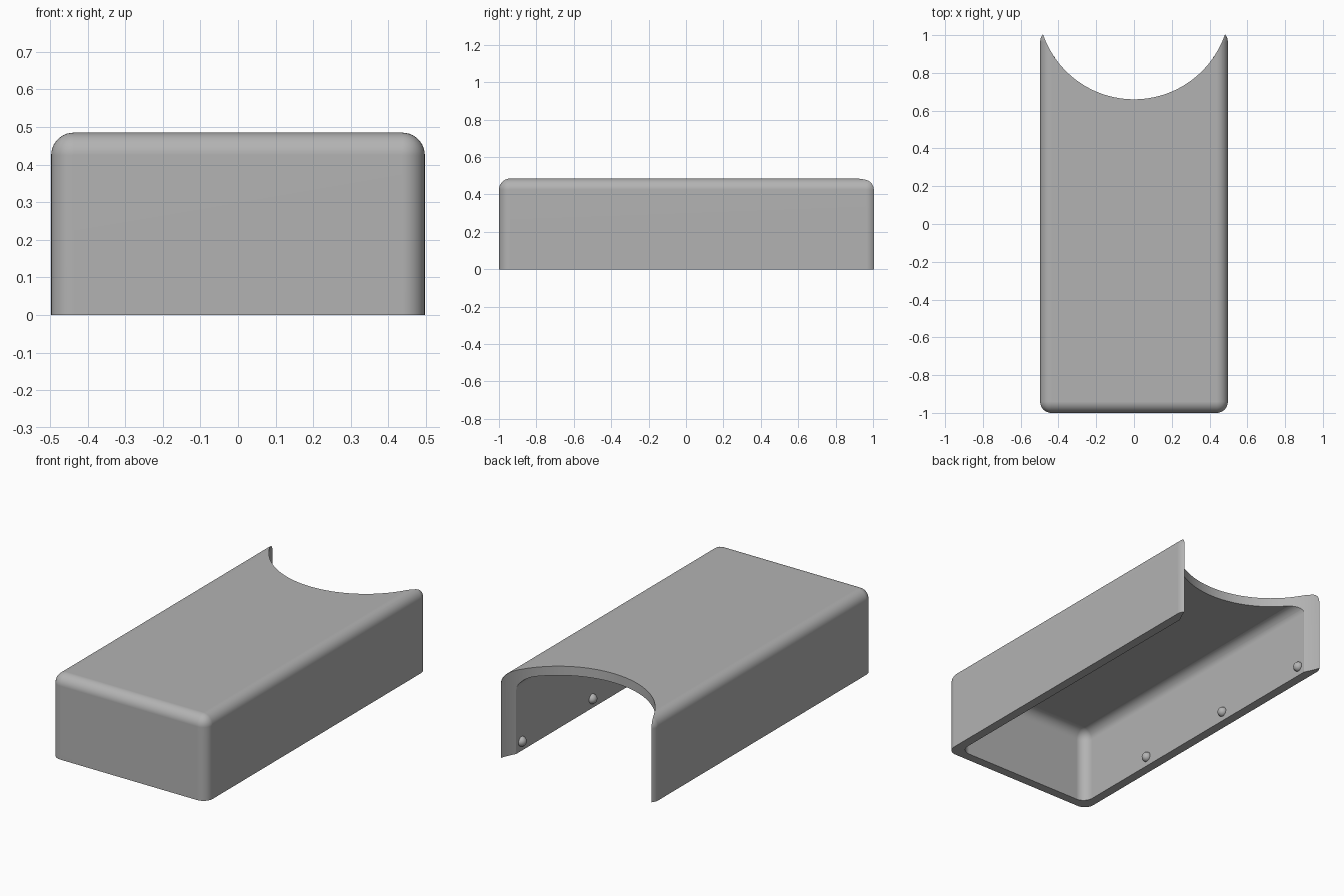
import bpy
import bmesh
import math
from mathutils import Vector

cube = bpy.data.objects.get("Cube")
if cube:
    bpy.data.objects.remove(cube, do_unlink=True)

HALF_W, HEIGHT, BACK = 0.497, 0.485, 1.024
WALL, FILLET = 0.053, 0.06


def make_material(name, value):
    mat = bpy.data.materials.new(name)
    mat.use_nodes = True
    color = (value, value, value, 1)
    mat.diffuse_color = color
    mat.node_tree.nodes["Principled BSDF"].inputs["Base Color"].default_value = color
    return mat


grey = make_material("light grey", 0.45)


def add_object(name, bm):
    mesh = bpy.data.meshes.new(name)
    bm.to_mesh(mesh)
    bm.free()
    mesh.materials.append(grey)
    obj = bpy.data.objects.new(name, mesh)
    bpy.context.collection.objects.link(obj)
    return obj


def rounded_box(name, low, high):
    """Box with every edge rounded except those around the bottom."""
    low, high = Vector(low), Vector(high)
    bm = bmesh.new()
    bmesh.ops.create_cube(bm, size=1)
    for v in bm.verts:
        v.co = (low + high) / 2 + v.co * (high - low)
    edges = [e for e in bm.edges if any(v.co.z > low.z + 0.01 for v in e.verts)]
    bmesh.ops.bevel(bm, geom=edges, offset=FILLET, segments=10, profile=0.5, affect='EDGES')
    return add_object(name, bm)


def smooth(obj, angle):
    bpy.ops.object.select_all(action='DESELECT')
    obj.select_set(True)
    bpy.context.view_layer.objects.active = obj
    bpy.ops.object.shade_smooth_by_angle(angle=math.radians(angle))


# Outer body, the hollow beneath it and the round bite at the back
cover = rounded_box("cover", (-HALF_W, -1, 0), (HALF_W, BACK, HEIGHT))
hollow = rounded_box("hollow_cutter", (WALL - HALF_W, WALL - 1, -0.3),
                     (HALF_W - WALL, BACK - WALL, HEIGHT - WALL))
bm = bmesh.new()
bmesh.ops.create_cone(bm, cap_ends=True, segments=128, radius1=0.509, radius2=0.509, depth=2)
bmesh.ops.translate(bm, verts=bm.verts, vec=(0, 1.169, 0))
bite = add_object("bite_cutter", bm)

bpy.context.view_layer.objects.active = cover
for cutter in (hollow, bite):
    mod = cover.modifiers.new("cut", 'BOOLEAN')
    mod.operation = 'DIFFERENCE'
    mod.solver = 'EXACT'
    mod.object = cutter
    bpy.ops.object.modifier_apply(modifier=mod.name)
    bpy.data.objects.remove(cutter, do_unlink=True)
smooth(cover, 30)
weighted = cover.modifiers.new("weighted_normals", 'WEIGHTED_NORMAL')
weighted.keep_sharp = True

# Small snap bumps along the inside of both side walls
for side, label in ((1, "left"), (-1, "right")):
    for i in range(3):
        bm = bmesh.new()
        bmesh.ops.create_uvsphere(bm, u_segments=20, v_segments=12, radius=0.028)
        bmesh.ops.translate(bm, verts=bm.verts,
                            vec=(side * (HALF_W - WALL), -0.42 + 0.645 * i, 0.055))
        smooth(add_object(f"{label}_snap_bump_{i + 1}", bm), 40)
